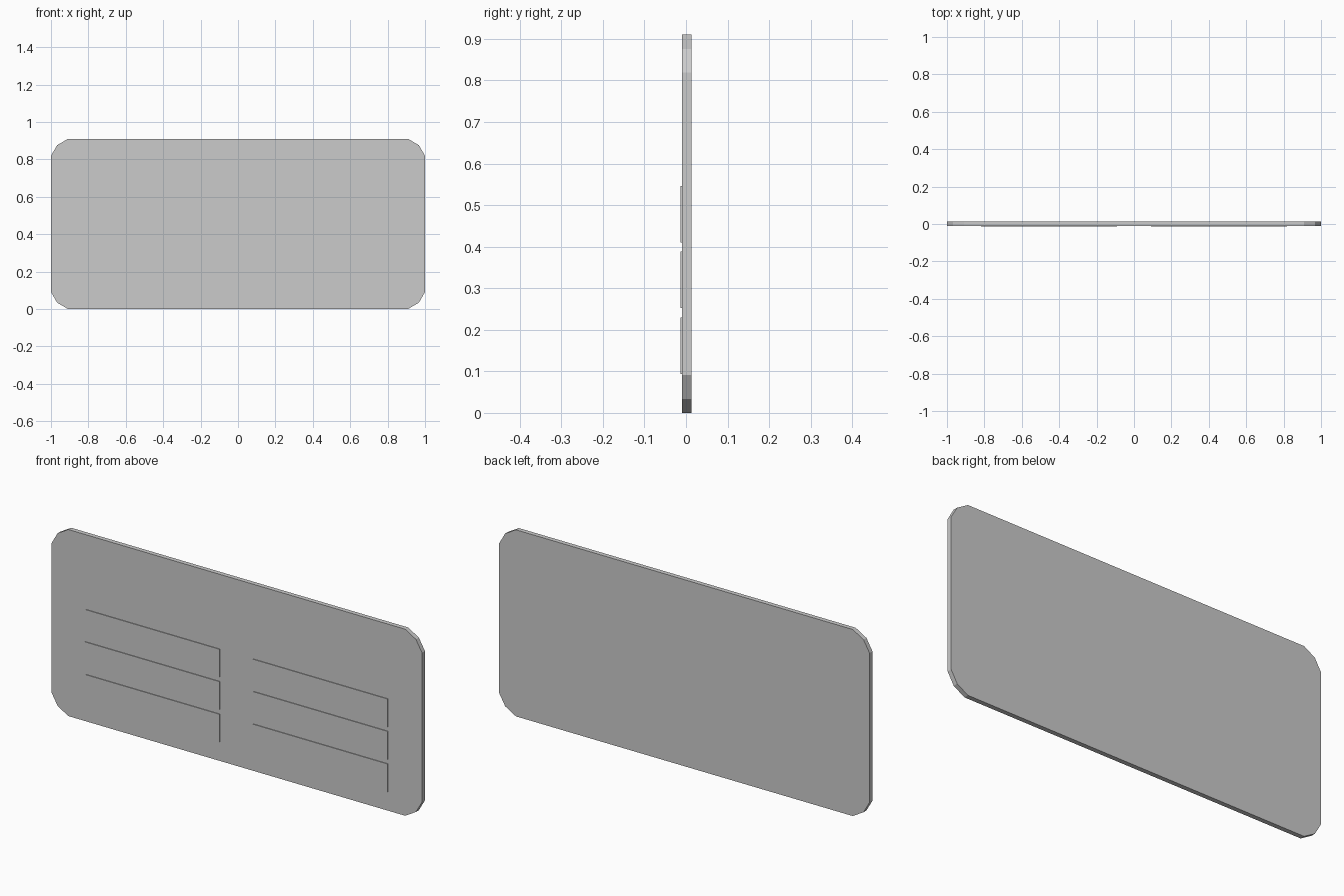
import bpy, bmesh

if "Cube" in bpy.data.objects:
    bpy.data.objects.remove(bpy.data.objects["Cube"])

FRONT, BACK = -0.0095, 0.013   # plate faces in y
H = 0.91


def prism(name, outline, y0, y1):
    """Extrude an (x, z) outline from y0 to y1."""
    bm = bmesh.new()
    face = bm.faces.new([bm.verts.new((x, y0, z)) for x, z in outline])
    ext = bmesh.ops.extrude_face_region(bm, geom=[face])
    verts = [v for v in ext["geom"] if isinstance(v, bmesh.types.BMVert)]
    bmesh.ops.translate(bm, verts=verts, vec=(0, y1 - y0, 0))
    bmesh.ops.recalc_face_normals(bm, faces=bm.faces)
    mesh = bpy.data.meshes.new(name)
    bm.to_mesh(mesh)
    bm.free()
    obj = bpy.data.objects.new(name, mesh)
    bpy.context.collection.objects.link(obj)
    return obj


# Plate with two-facet rounded corners, one corner mirrored four ways
corner = [(1.0, H / 2 - 0.091), (0.967, H / 2 - 0.034), (0.909, H / 2)]
half = corner + [(-x, z) for x, z in reversed(corner)]
outline = half + [(-x, -z) for x, z in half]
prism("sign_plate", [(x, z + H / 2) for x, z in outline], FRONT, BACK)

# Raised panels: two columns of three rows
for side, x0 in (("left", -0.817), ("right", 0.091)):
    for row, z0 in enumerate((0.41, 0.252, 0.093)):
        x1, z1 = x0 + 0.726, z0 + 0.136
        prism(f"{side}_panel_{row + 1}",
              [(x0, z0), (x1, z0), (x1, z1), (x0, z1)], -0.013, FRONT + 0.003)
